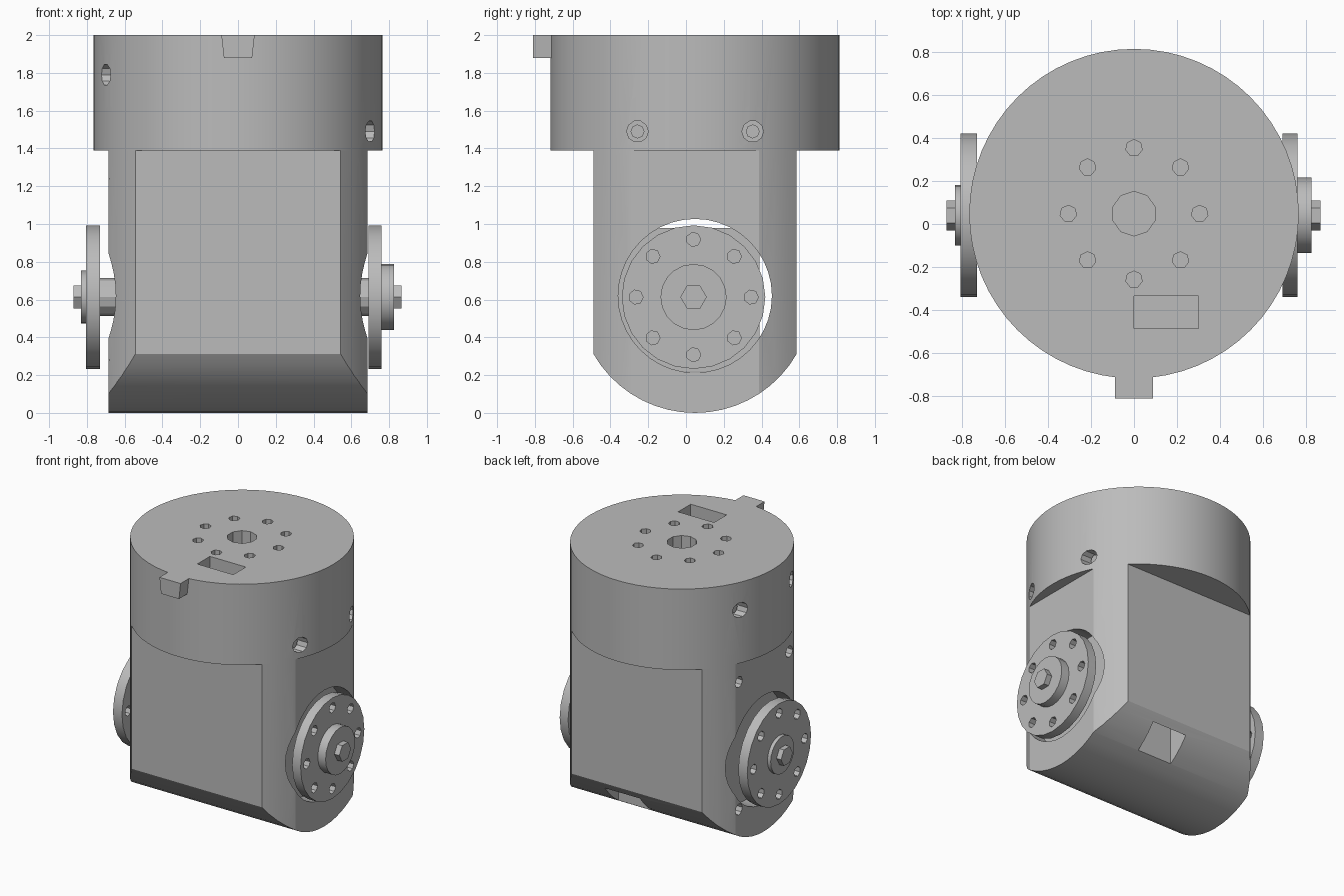
import bpy, bmesh, math
from mathutils import Matrix, Vector

cube = bpy.data.objects.get("Cube")
if cube:
    bpy.data.objects.remove(cube, do_unlink=True)

YC = 0.048           # axis of the round housing
PIVOT = 0.62         # height of the side joint
RADIUS = 0.765
WIDTH = 0.685        # half distance between side flats
DEPTH = 0.538        # half distance between front and back flats
SPLIT = 1.39         # bottom of the collar

grey = bpy.data.materials.new("plain grey")
grey.use_nodes = True
colour = (0.5, 0.5, 0.5, 1)
grey.diffuse_color = colour
grey.node_tree.nodes["Principled BSDF"].inputs["Base Color"].default_value = colour


def finish(bm, name):
    bmesh.ops.recalc_face_normals(bm, faces=bm.faces)
    mesh = bpy.data.meshes.new(name)
    bm.to_mesh(mesh)
    bm.free()
    obj = bpy.data.objects.new(name, mesh)
    bpy.context.collection.objects.link(obj)
    mesh.materials.append(grey)
    return obj


def add_rod(bm, axis, a, b, centre, radius, sides):
    """Cylinder from a to b along x or z; centre holds the other two coordinates."""
    mid = (a + b) / 2
    if axis == "x":
        place = Matrix.Translation((mid, *centre)) @ Matrix.Rotation(math.pi / 2, 4, "Y")
    else:
        place = Matrix.Translation((*centre, mid))
    bmesh.ops.create_cone(bm, cap_ends=True, segments=sides, radius1=radius,
                          radius2=radius, depth=abs(b - a), matrix=place)


def add_box(bm, low, high):
    low, high = Vector(low), Vector(high)
    place = Matrix.Translation((low + high) / 2) @ Matrix.Diagonal((*(high - low), 1))
    bmesh.ops.create_cube(bm, size=1, matrix=place)


def rod(name, *args):
    bm = bmesh.new()
    add_rod(bm, *args)
    return finish(bm, name)


def select(obj):
    bpy.ops.object.select_all(action="DESELECT")
    obj.select_set(True)
    bpy.context.view_layer.objects.active = obj


def boolean(obj, cutter, operation):
    cutter.hide_render = True
    mod = obj.modifiers.new("cut", "BOOLEAN")
    mod.object, mod.operation, mod.solver = cutter, operation, "EXACT"
    select(obj)
    bpy.ops.object.modifier_apply(modifier=mod.name)
    bpy.data.objects.remove(cutter, do_unlink=True)


def ring(count, radius, centre):
    for i in range(count):
        a = math.tau * i / count
        yield centre[0] + radius * math.cos(a), centre[1] + radius * math.sin(a)


# Lower housing: round bar trimmed by a slab with a rounded underside
body = rod("lower_housing", "z", -0.1, SPLIT, (0, YC), RADIUS, 64)
bm = bmesh.new()
start = math.acos(DEPTH / PIVOT)
outline = [(-DEPTH, 1.6)]
for i in range(19):
    a = math.pi + start + (math.pi - 2 * start) * i / 18
    outline.append((PIVOT * math.cos(a), PIVOT + PIVOT * math.sin(a)))
outline.append((DEPTH, 1.6))
face = bm.faces.new([bm.verts.new((-WIDTH, YC + y, z)) for y, z in outline])
sweep = bmesh.ops.extrude_face_region(bm, geom=[face])
bmesh.ops.translate(bm, vec=(2 * WIDTH, 0, 0),
                    verts=[v for v in sweep["geom"] if isinstance(v, bmesh.types.BMVert)])
boolean(body, finish(bm, "trim"), "INTERSECT")

# Joint bore through the housing
boolean(body, rod("bore", "x", -1, 1, (YC, PIVOT), 0.407, 40), "DIFFERENCE")

# Cable window underneath and small screw holes on the right side
bm = bmesh.new()
add_box(bm, (0, 0.39, -0.1), (0.29, 0.55, 0.5))
for y in (-0.3, 0.3):
    for z in (0.28, 1.24):
        add_rod(bm, "x", -0.9, -0.58, (YC + y, z), 0.042, 8)
boolean(body, finish(bm, "window"), "DIFFERENCE")

# Collar with central hole, ring of holes, cable slot and side screw holes
collar = rod("collar", "z", SPLIT, 2, (0, YC), RADIUS, 64)
bm = bmesh.new()
add_rod(bm, "z", 1.7, 2.1, (0, YC), 0.103, 10)
for x, y in ring(8, 0.305, (0, YC)):
    add_rod(bm, "z", 1.85, 2.1, (x, y), 0.039, 7)
add_box(bm, (0, -0.485, 1.75), (0.3, -0.335, 2.1))
for side, z in ((1, 1.49), (-1, 1.79)):
    for y in (-0.305, 0.305):
        add_rod(bm, "x", side * 0.58, side * 0.9, (YC + y, z), 0.057, 10)
boolean(collar, finish(bm, "collar_holes"), "DIFFERENCE")

parts = [body, collar]
for side, z in ((1, 1.49), (-1, 1.79)):
    for y in (-0.305, 0.305):
        parts.append(rod("collar_screw", "x", side * 0.57, side * 0.65, (YC + y, z), 0.037, 8))

# Locating tab, slightly tapered downwards
bm = bmesh.new()
add_box(bm, (-0.088, -0.81, 1.88), (0.088, -0.68, 2))
for v in bm.verts:
    if v.co.z < 1.9:
        v.co.x *= 0.85
parts.append(finish(bm, "locating_tab"))

# Motor block inside the bore
bm = bmesh.new()
add_box(bm, (-0.56, YC - 0.42, 0.22), (0.56, YC + 0.34, 0.98))
parts.append(finish(bm, "motor_block"))

# Joint discs: side, disc start and end, hub end, hub radius, bolt end
for name, side, inner, outer, hub, hub_radius, tip in (
        ("left", 1, 0.69, 0.76, 0.825, 0.175, 0.866),
        ("right", -1, 0.73, 0.805, 0.832, 0.14, 0.87)):
    centre = (YC - 0.008, PIVOT - 0.007)
    disc = rod(name + "_joint_disc", "x", side * inner, side * outer, centre, 0.38, 24)
    bm = bmesh.new()
    for spot in ring(8, 0.305, centre):
        add_rod(bm, "x", side * 0.6, side * 0.9, spot, 0.038, 7)
    boolean(disc, finish(bm, "disc_holes"), "DIFFERENCE")
    parts += [disc,
              rod(name + "_hub", "x", side * outer, side * hub, centre, hub_radius, 20),
              rod(name + "_bolt", "x", side * hub, side * tip, centre, 0.07, 6),
              rod(name + "_shaft", "x", side * 0.5, side * inner, centre, 0.1, 12)]

for obj in parts:
    select(obj)
    bpy.ops.object.shade_smooth_by_angle(angle=math.radians(25))
